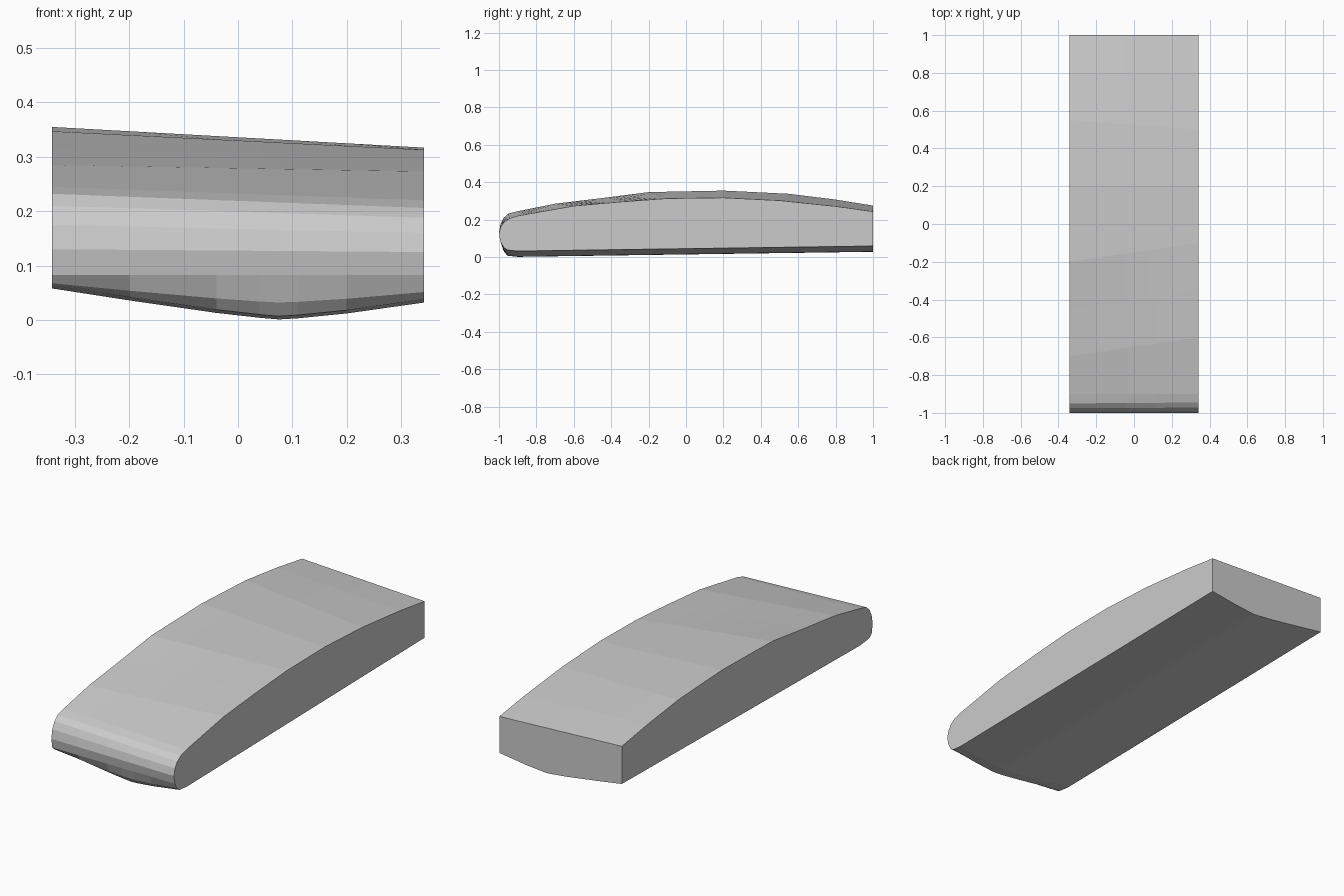
import bpy, bmesh

if "Cube" in bpy.data.objects:
    bpy.data.objects.remove(bpy.data.objects["Cube"])

HALF = 0.342
# Upper outline (y, z) from tail to nose, at the left and right ends
TOP_LEFT = [(1, .275), (.8, .307), (.55, .338), (.2, .355), (-.2, .347), (-.45, .315),
            (-.7, .285), (-.9, .245), (-.95, .232), (-.975, .210), (-.992, .175), (-1, .13)]
TOP_RIGHT = [(1, .243), (.8, .271), (.5, .302), (.2, .317), (-.1, .313), (-.35, .295),
             (-.6, .273), (-.9, .220), (-.945, .206), (-.972, .188), (-.991, .160), (-1, .125)]
# Keel height (x, z) across the width
KEEL = [(-HALF, .058), (-.2, .036), (-.04, .013), (.04, .004), (.075, .001), (.11, .003),
        (.2, .012), (HALF, .032)]


def section(x, base):
    """Closed lengthwise outline at one position across the width."""
    t = (x + HALF) / (2 * HALF)
    pts = [(a[0] + (b[0] - a[0]) * t, a[1] + (b[1] - a[1]) * t)
           for a, b in zip(TOP_LEFT, TOP_RIGHT)]
    pts += [(-.992, .083), (-.975, base + (.083 - base) * .38),
            (-.955, base + .006), (-.9, base), (1, base + .027)]
    return [(x, y, z) for y, z in pts]


# Loft the outlines across the width and close both ends
bm = bmesh.new()
rings = [[bm.verts.new(p) for p in section(x, z)] for x, z in KEEL]
n = len(rings[0])
for a, b in zip(rings, rings[1:]):
    for i in range(n):
        j = (i + 1) % n
        bm.faces.new((a[i], a[j], b[j], b[i]))
bm.faces.new(rings[0])
bm.faces.new(rings[-1])
bmesh.ops.recalc_face_normals(bm, faces=bm.faces)
mesh = bpy.data.meshes.new("curved_block")
bm.to_mesh(mesh)
bm.free()

block = bpy.data.objects.new("curved_block", mesh)
bpy.context.collection.objects.link(block)
grey = bpy.data.materials.new("light grey")
grey.diffuse_color = (.6, .6, .6, 1)
grey.use_nodes = True
grey.node_tree.nodes["Principled BSDF"].inputs["Base Color"].default_value = grey.diffuse_color
mesh.materials.append(grey)
